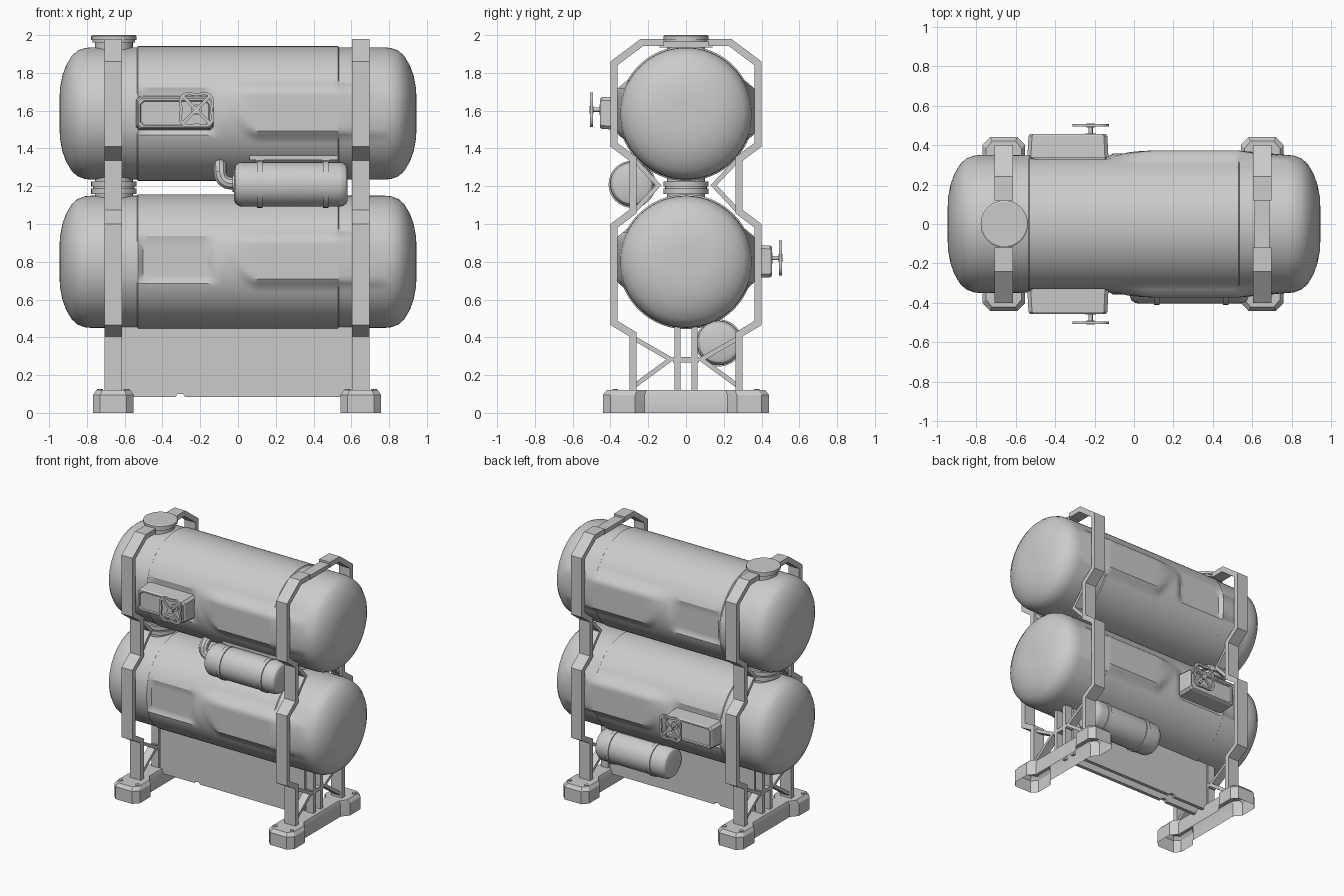
import bpy, bmesh
from math import sin, cos, pi, tau
from mathutils import Vector

cube = bpy.data.objects.get("Cube")
if cube:
    bpy.data.objects.remove(cube)

GREY = (0.6, 0.6, 0.6, 1)
grey = bpy.data.materials.new("plain_grey")
grey.use_nodes = True
grey.diffuse_color = GREY
grey.node_tree.nodes["Principled BSDF"].inputs["Base Color"].default_value = GREY


def finish(obj):
    obj.data.materials.append(grey)
    bpy.ops.object.select_all(action='DESELECT')
    obj.select_set(True)
    bpy.context.view_layer.objects.active = obj
    bpy.ops.object.shade_smooth_by_angle(angle=0.55)
    return obj


def loft(name, rings, cap_start=True, cap_end=True):
    """Skin a list of equal closed rings."""
    bm = bmesh.new()
    loops = [[bm.verts.new(p) for p in ring] for ring in rings]
    n = len(loops[0])
    for a, b in zip(loops, loops[1:]):
        for i in range(n):
            j = (i + 1) % n
            bm.faces.new((a[i], a[j], b[j], b[i]))
    if cap_start:
        bm.faces.new(loops[0][::-1])
    if cap_end:
        bm.faces.new(loops[-1])
    bmesh.ops.recalc_face_normals(bm, faces=bm.faces)
    mesh = bpy.data.meshes.new(name)
    bm.to_mesh(mesh)
    bm.free()
    obj = bpy.data.objects.new(name, mesh)
    bpy.context.collection.objects.link(obj)
    return finish(obj)


def lathe(name, centre, axis, profile, n=32):
    """Turn (position, radius) pairs about axis 0, 1 or 2."""
    rings = []
    for pos, r in profile:
        ring = []
        for i in range(n):
            p = Vector(centre)
            p[axis] += pos
            p[(axis + 1) % 3] += r * cos(tau * i / n)
            p[(axis + 2) % 3] += r * sin(tau * i / n)
            ring.append(p)
        rings.append(ring)
    return loft(name, rings)


def box(name, x0, x1, y0, y1, z0, z1):
    rect = [(x0, y0), (x1, y0), (x1, y1), (x0, y1)]
    return loft(name, [[(x, y, z) for x, y in rect] for z in (z0, z1)])


def band(name, path, thick, x0, x1, sy):
    """Flat strip following a (y, z) path, thickened to the path's right."""
    pts = [Vector(p) for p in path]
    dirs = [(b - a).normalized() for a, b in zip(pts, pts[1:])]
    rings = []
    for i, p in enumerate(pts):
        d0, d1 = dirs[max(i - 1, 0)], dirs[min(i, len(dirs) - 1)]
        n0, n1 = Vector((d0.y, -d0.x)), Vector((d1.y, -d1.x))
        q = p + (n0 + n1) * thick / (1 + n0.dot(n1))
        rings.append([(x0, sy * p.x, p.y), (x1, sy * p.x, p.y),
                      (x1, sy * q.x, q.y), (x0, sy * q.x, q.y)])
    return loft(name, rings)


def ramp(v, a, b):
    t = min(1, max(0, (v - a) / (b - a)))
    return t * t * (3 - 2 * t)


def tank(name, zc, n=96):
    """Large vessel with a side recess on one half and a side swelling on the other."""
    dome = [(0.945, 0.06), (0.943, 0.13), (0.93, 0.2), (0.91, 0.255),
            (0.88, 0.305), (0.85, 0.332), (0.81, 0.347), (0.775, 0.35), (0.535, 0.35)]
    body = [(-0.53 + 1.06 * i / 40, 0.357) for i in range(41)]
    rings = []
    for x, r in [(-a, b) for a, b in dome] + body + dome[::-1]:
        ring = []
        inside = ramp(x, -0.54, -0.51) * (1 - ramp(x, 0.53, 0.6))
        slide = ramp(x, -0.15, 0.1)
        for i in range(n):
            y, z = r * cos(tau * i / n), r * sin(tau * i / n)
            side = 1 if y > 0 else -1
            recess = ramp(z, -0.12, -0.09) * (1 - ramp(z, 0.11, 0.14)) * (1 - ramp(x, -0.16, -0.11))
            low = 0.1 - 0.24 * slide
            swell = ramp(z, low, low + 0.05) * (1 - ramp(z, 0.11, 0.18)) * slide
            y += inside * recess * (side * 0.325 - y)
            y += inside * swell * (side * 0.372 - y)
            ring.append((x, y, zc + z))
        rings.append(ring)
    return loft(name, rings)


def valve_unit(name, sy, zc):
    """Side box with a sunken face and a four-lobed hand wheel."""
    def rect(y, w, h, c=0.018):
        pts = [(w, h - c), (w - c, h), (c - w, h), (-w, h - c),
               (-w, c - h), (c - w, -h), (w - c, -h), (w, c - h)]
        return [(-0.335 + x, sy * y, zc + z) for x, z in pts]
    loft(name + "_valve_box", [rect(0.31, 0.207, 0.09), rect(0.445, 0.2, 0.084),
                               rect(0.455, 0.193, 0.077), rect(0.455, 0.183, 0.067),
                               rect(0.447, 0.178, 0.062)])
    wx, wz = -0.22, zc + 0.018
    lathe(name + "_valve_stem", (wx, sy * 0.44, wz), 1,
          [(0, 0.028), (sy * 0.018, 0.028), (sy * 0.018, 0.011), (sy * 0.07, 0.011)], 16)
    lathe(name + "_wheel_hub", (wx, sy * 0.49, wz), 1, [(0, 0.02), (sy * 0.02, 0.02)], 16)
    # Rim: square section swept round a lobed outline
    rings = []
    for i in range(48):
        a = tau * i / 48
        r = 0.1 - 0.012 * cos(4 * a)
        rings.append([(wx + k * cos(a), sy * y, wz + k * sin(a))
                      for k, y in ((r, 0.493), (r, 0.508), (r - 0.016, 0.508), (r - 0.016, 0.493))])
    loft(name + "_wheel_rim", rings + rings[:1], False, False)
    for s in (-1, 1):
        along, across = Vector((1, 0, s)) * 0.07, Vector((-s, 0, 1)) * 0.006
        c = Vector((wx, 0, wz))
        loft(name + "_wheel_spoke", [[c + e * along + k * across + Vector((0, sy * y, 0))
             for k, y in ((-1, 0.495), (1, 0.495), (1, 0.506), (-1, 0.506))] for e in (-1, 1)])


def small_tank(name, y, z, mount_y, mount_z):
    lathe(name + "_small_tank", (0.28, y, z), 0,
          [(-0.3, 0.085), (-0.293, 0.102), (-0.275, 0.115), (-0.255, 0.118),
           (0.255, 0.118), (0.275, 0.115), (0.293, 0.102), (0.3, 0.085)])
    for x in (0.115, 0.465):
        lathe(name + "_strap", (x, y, z), 0,
              [(-0.014, 0.115), (-0.014, 0.125), (0.014, 0.125), (0.014, 0.115)])
        box(name + "_strap_lug", x - 0.02, x + 0.02, mount_y - 0.025, mount_y + 0.025,
            z + 0.1, mount_z)
    box(name + "_mount_rail", 0.06, 0.53, mount_y - 0.03, mount_y + 0.03,
        mount_z - 0.025, mount_z)


# Main vessels, side valves and small tanks
for name, zc, sy in (("upper", 1.585, -1), ("lower", 0.8, 1)):
    tank(name + "_tank", zc)
    valve_unit(name, sy, zc + 0.002)
small_tank("upper", -0.285, 1.21, -0.25, 1.365)
small_tank("lower", 0.175, 0.37, 0.15, 0.5)

# Elbow pipe feeding the front small tank
curve = bpy.data.curves.new("elbow_pipe", 'CURVE')
curve.dimensions = '3D'
curve.bevel_depth = 0.034
curve.bevel_resolution = 3
curve.use_fill_caps = True
spline = curve.splines.new('POLY')
path = [(0, 0, 1.215), (-0.04, 0, 1.215)]
path += [(-0.04 - 0.055 * sin(a), 0, 1.27 - 0.055 * cos(a)) for a in (pi / 8, pi / 4, 3 * pi / 8, pi / 2)]
path += [(-0.095, 0.02, 1.295), (-0.095, 0.07, 1.33)]
spline.points.add(len(path) - 1)
for point, (x, y, z) in zip(spline.points, path):
    point.co = (x, -0.285 + y, z, 1)
pipe = bpy.data.objects.new("elbow_pipe", curve)
bpy.context.collection.objects.link(pipe)
bpy.ops.object.select_all(action='DESELECT')
pipe.select_set(True)
bpy.context.view_layer.objects.active = pipe
bpy.ops.object.convert(target='MESH')
finish(bpy.context.view_layer.objects.active)
lathe("pipe_collar", (-0.03, -0.285, 1.215), 0, [(0, 0.045), (0.02, 0.045)], 20)

# Filler cap on top and coupling between the vessels
CAP_X = -0.657
lathe("filler_cap", (CAP_X, 0, 1.9), 2, [(0, 0.1), (0.06, 0.1), (0.06, 0.113), (0.073, 0.113),
      (0.075, 0.12), (0.095, 0.12), (0.1, 0.112)], 40)
lathe("coupling", (CAP_X, 0, 1.193), 2, [(-0.1, 0.09), (-0.06, 0.1), (-0.033, 0.1), (-0.033, 0.12),
      (-0.005, 0.12), (-0.005, 0.11), (0.005, 0.11), (0.005, 0.12), (0.033, 0.12),
      (0.033, 0.1), (0.06, 0.1), (0.1, 0.09)], 40)

# End frames: stepped posts, braces and feet
POST = [(0.12, 1.98), (0.24, 1.98), (0.4, 1.86), (0.4, 1.41), (0.3, 1.335), (0.3, 1.075),
        (0.4, 1.0), (0.4, 0.465), (0.3, 0.405), (0.3, 0.11)]
HALF_FOOT = [(0.065, 0.22), (0.108, 0.27), (0.108, 0.4), (0.07, 0.44)]
for name, xc in (("right", -0.66), ("left", 0.65)):
    for sy in (-1, 1):
        band(name + "_post", POST, 0.038, xc - 0.046, xc + 0.046, sy)
        band(name + "_upper_brace", [(0.285, 1.37), (0.13, 1.205), (0.285, 1.04)],
             -0.024, xc - 0.03, xc + 0.03, sy)
        band(name + "_lower_brace", [(0.285, 0.415), (0.06, 0.285), (0.285, 0.12)],
             -0.024, xc - 0.03, xc + 0.03, sy)
        box(name + "_strut", xc - 0.03, xc + 0.03, sy * 0.03, sy * 0.06, 0.11, 0.48)
        for sx in (-1, 1):
            lathe(name + "_foot_bolt", (xc + sx * 0.07, sy * 0.375, 0.11), 2,
                  [(0, 0.016), (0.016, 0.016)], 6)
    box(name + "_brace_link", xc - 0.03, xc + 0.03, -0.07, 0.07, 0.268, 0.296)
    # Hollow foot, wide at both ends and open underneath
    quarter = HALF_FOOT
    outline = quarter + [(-x, y) for x, y in quarter[::-1]]
    outline += [(-x, -y) for x, y in outline]
    loft(name + "_foot", [[(xc + x * k, y * m, z) for x, y in outline]
         for z, k, m in ((0, 1, 1), (0.095, 1, 1), (0.12, 0.84, 0.955))], cap_start=False)
box("left_frame_top_bar", 0.612, 0.688, -0.14, 0.14, 1.935, 1.965)

# Twin web plates under the lower vessel, notched along the bottom edge
for sy in (-1, 1):
    edge = [(-0.62, 0.085), (-0.33, 0.085), (-0.32, 0.1), (-0.29, 0.1), (-0.28, 0.085),
            (0.605, 0.085), (0.605, 0.48), (-0.62, 0.48)]
    loft("web_plate", [[(x, sy * y, z) for x, z in edge] for y in (0.032, 0.058)])
